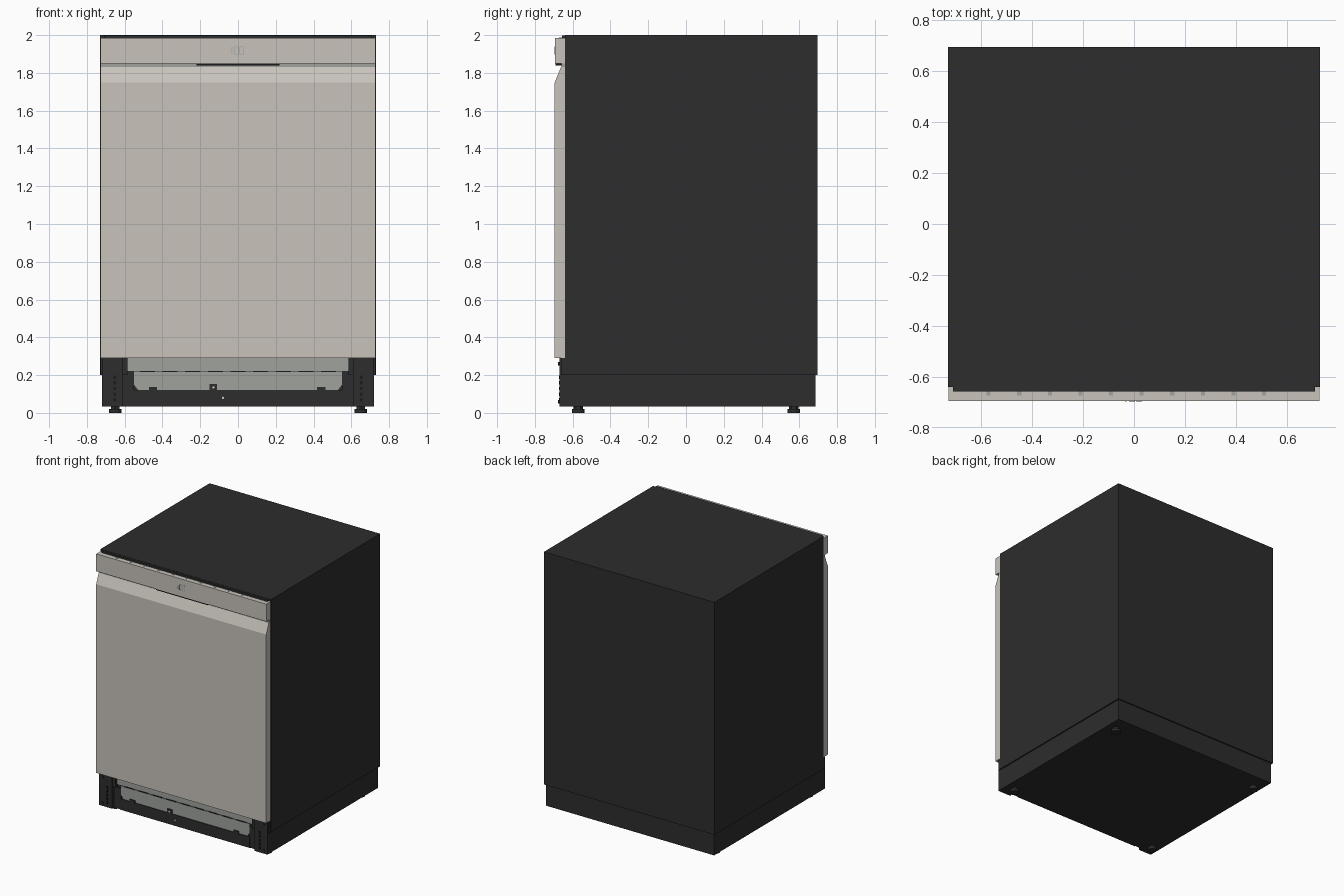
import bpy
import bmesh
from math import pi

old = bpy.data.objects.get("Cube")
if old:
    bpy.data.objects.remove(old, do_unlink=True)


def material(name, r, g, b, metallic=0.0):
    m = bpy.data.materials.new(name)
    m.use_nodes = True
    m.diffuse_color = (r, g, b, 1)
    bsdf = m.node_tree.nodes["Principled BSDF"]
    bsdf.inputs["Base Color"].default_value = (r, g, b, 1)
    bsdf.inputs["Roughness"].default_value = 0.6
    return m


DARK = material("charcoal", 0.026, 0.026, 0.026)
BLACK = material("black", 0.01, 0.01, 0.01)
STEEL = material("warm steel", 0.58, 0.55, 0.50)
GREY = material("galvanised grey", 0.35, 0.36, 0.34)
WHITE = material("pale screw", 0.7, 0.7, 0.7)


def finish(name, bm, mat):
    bmesh.ops.recalc_face_normals(bm, faces=bm.faces[:])
    mesh = bpy.data.meshes.new(name)
    bm.to_mesh(mesh)
    bm.free()
    mesh.materials.append(mat)
    ob = bpy.data.objects.new(name, mesh)
    bpy.context.collection.objects.link(ob)
    return ob


def box(name, mat, x, y, z):
    """Box from (min, max) pairs."""
    bm = bmesh.new()
    bmesh.ops.create_cube(bm, size=1)
    for v in bm.verts:
        v.co = [r[0] if c < 0 else r[1] for c, r in zip(v.co, (x, y, z))]
    return finish(name, bm, mat)


def prism(name, mat, points, vector):
    """Extrude a flat outline along a vector."""
    bm = bmesh.new()
    face = bm.faces.new([bm.verts.new(p) for p in points])
    new = bmesh.ops.extrude_face_region(bm, geom=[face])["geom"]
    moved = [g for g in new if isinstance(g, bmesh.types.BMVert)]
    bmesh.ops.translate(bm, verts=moved, vec=vector)
    return finish(name, bm, mat)


def cylinder(name, mat, centre, radius, depth, sides=24, along_y=False):
    bpy.ops.mesh.primitive_cylinder_add(
        vertices=sides, radius=radius, depth=depth, location=centre,
        rotation=(pi / 2 if along_y else 0, 0, 0))
    ob = bpy.context.object
    ob.name = name
    ob.data.materials.append(mat)
    bpy.ops.object.shade_smooth_by_angle()
    return ob


# Cabinet and plinth
box("cabinet", DARK, (-0.73, 0.73), (-0.64, 0.695), (0.2, 2.0))
box("plinth", DARK, (-0.72, 0.72), (-0.605, 0.685), (0.035, 0.2))
box("top_seal", DARK, (-0.71, 0.71), (-0.657, -0.64), (1.975, 1.998))

# Door with the sloped finger grip at its top
W = 0.728
door = [(-0.64, 0.29), (-0.695, 0.29), (-0.695, 1.75), (-0.662, 1.83), (-0.64, 1.83)]
prism("door", STEEL, [(-W, y, z) for y, z in door], (2 * W, 0, 0))
box("grip_channel", GREY, (-W, W), (-0.66, -0.64), (1.83, 1.85))
box("grip_latch", BLACK, (-0.22, 0.22), (-0.69, -0.65), (1.84, 1.85))

# Control panel with top-edge keys and front indicators
box("control_panel", STEEL, (-W, W), (-0.694, -0.64), (1.85, 1.985))
for i in range(10):
    x = -0.57 + i * 0.12
    box("top_key", GREY, (x - 0.008, x + 0.008), (-0.672, -0.655), (1.98, 1.987))


def frame(name, x, z, w, h, t=0.003):
    y = (-0.6955, -0.693)
    for s in (-1, 1):
        box(name, GREY, (x + s * w - t / 2, x + s * w + t / 2), y, (z - h, z + h))
        box(name, GREY, (x - w, x + w), y, (z + s * h - t / 2, z + s * h + t / 2))


for x in (-0.008, 0.02):
    frame("display_frame", x, 1.918, 0.01, 0.02)
for z in (1.905, 1.918, 1.931):
    box("indicator", GREY, (-0.036, -0.03), (-0.6955, -0.693), (z - 0.003, z + 0.003))

# Front corner posts, brackets and ribs
for side, s in (("left", 1), ("right", -1)):
    def span(a, b):
        return tuple(sorted((s * a, s * b)))

    box(side + "_post", DARK, span(0.61, 0.72), (-0.67, -0.6), (0.035, 0.29))
    box(side + "_post_ear", DARK, span(0.585, 0.728), (-0.662, -0.635), (0.2, 0.29))
    box(side + "_bracket", DARK, span(0.55, 0.615), (-0.645, -0.6), (0.035, 0.2))
    for i in range(5):
        z = 0.06 + i * 0.03
        box(side + "_post_rib", BLACK, span(0.645, 0.66), (-0.673, -0.665), (z, z + 0.018))
    for z in (0.06, 0.26):
        cylinder(side + "_post_screw", DARK, (s * 0.69, -0.672, z), 0.009, 0.01, 12, True)
    # Levelling feet
    for y in (-0.57, 0.57):
        cylinder(side + "_foot", DARK, (s * 0.65, y, 0.01), 0.033, 0.02)
        cylinder(side + "_foot_stem", DARK, (s * 0.65, y, 0.028), 0.025, 0.024, 6)

# Recessed kick area
box("kick_upper_panel", GREY, (-0.585, 0.585), (-0.642, -0.62), (0.222, 0.29))
box("kick_backing", DARK, (-0.585, 0.585), (-0.635, -0.6), (0.035, 0.225))
half = [(0.55, 0.218), (0.55, 0.145), (0.53, 0.118)]
outline = half + [(-x, z) for x, z in reversed(half)]
prism("kick_lower_panel", GREY, [(x, -0.645, z) for x, z in outline], (0, 0.015, 0))
box("kick_plate", DARK, (-0.555, 0.555), (-0.65, -0.6), (0.035, 0.12))
for i in range(9):
    x = -0.48 + i * 0.12
    box("seam_slot", BLACK, (x - 0.04, x + 0.04), (-0.647, -0.64), (0.216, 0.222))
for x, w, h in ((-0.45, 0.022, 0.138), (-0.13, 0.02, 0.152), (0.44, 0.022, 0.138)):
    box("kick_clip", DARK, (x - w, x + w), (-0.652, -0.63), (0.115, h))
for x, z in ((-0.13, 0.135), (-0.08, 0.08)):
    cylinder("kick_screw", WHITE, (x, -0.652, z), 0.006, 0.006, 10, True)
